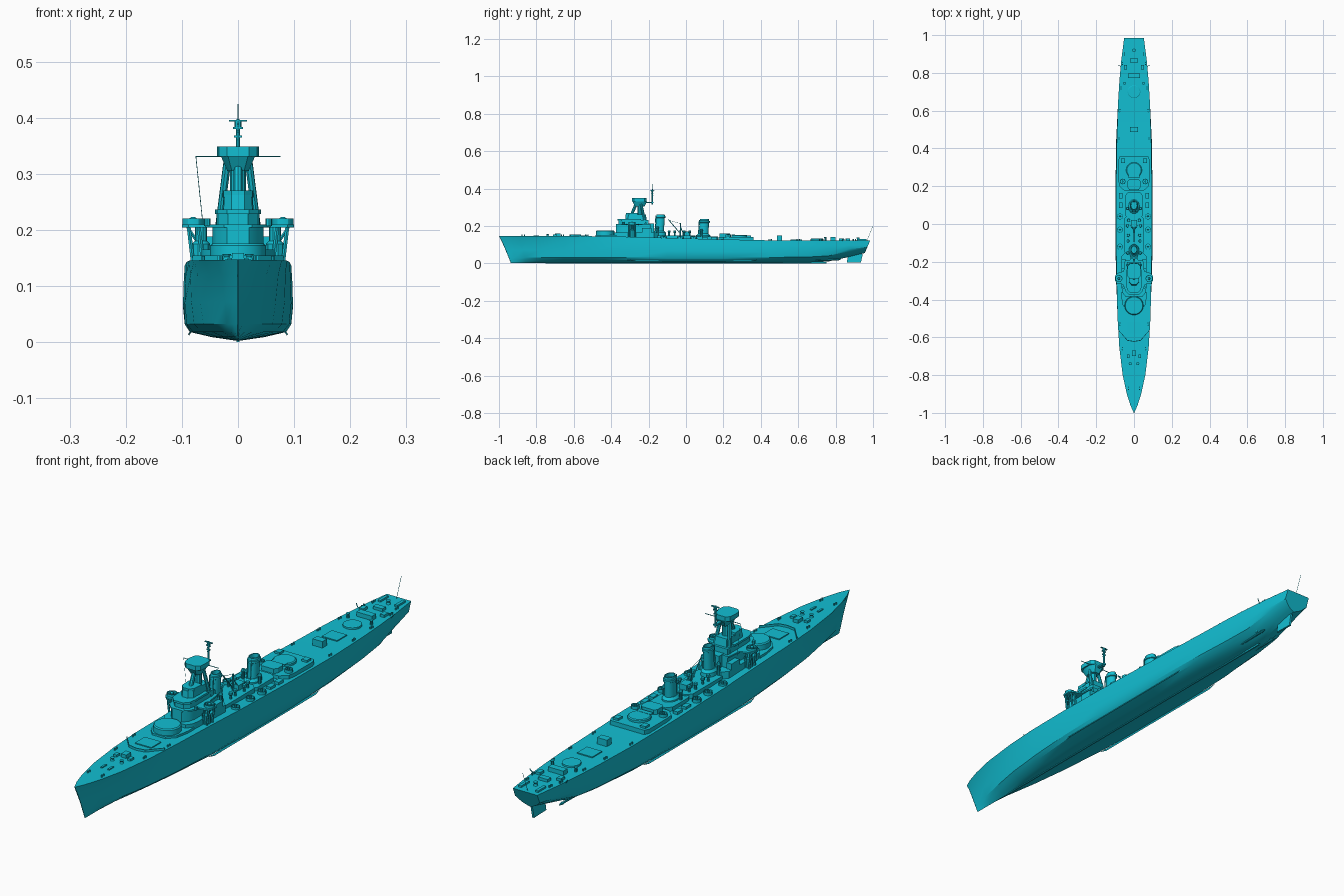
import bpy, bmesh, math
from mathutils import Vector

PAINT = bpy.data.materials.new("cyan_paint")
PAINT.diffuse_color = (0.006, 0.52, 0.65, 1)


def finish(name, bm):
    bmesh.ops.recalc_face_normals(bm, faces=bm.faces)
    me = bpy.data.meshes.new(name)
    bm.to_mesh(me)
    bm.free()
    me.materials.append(PAINT)
    ob = bpy.data.objects.new(name, me)
    bpy.context.collection.objects.link(ob)
    return ob


def loft(name, rings):
    """Skin a list of equal-length rings and cap both ends."""
    bm = bmesh.new()
    vs = [[bm.verts.new(p) for p in r] for r in rings]
    n = len(vs[0])
    for a, b in zip(vs, vs[1:]):
        for i in range(n):
            bm.faces.new((a[i], a[(i + 1) % n], b[(i + 1) % n], b[i]))
    bm.faces.new(vs[0])
    bm.faces.new(vs[-1])
    return finish(name, bm)


def prism(name, half, z0, z1, taper=1.0):
    """Deck-plan outline given for +x only, mirrored and extruded upward."""
    pts = half + [(-x, y) for x, y in reversed(half) if x > 0]
    cy = sum(p[1] for p in pts) / len(pts)
    top = [(x * taper, cy + (y - cy) * taper, z1) for x, y in pts]
    return loft(name, [[(x, y, z0) for x, y in pts], top])


def box(name, x, y, z, sx, sy, sz):
    """Box standing on z."""
    r = [(x - sx / 2, y - sy / 2), (x + sx / 2, y - sy / 2),
         (x + sx / 2, y + sy / 2), (x - sx / 2, y + sy / 2)]
    return loft(name, [[(a, b, h) for a, b in r] for h in (z, z + sz)])


def turned(name, x, y, prof, n=16, ratio=1.0, rake=0.0):
    """Stack of (radius, z) rings; ratio stretches along y, rake leans aft."""
    z0 = prof[0][1]
    return loft(name, [[(x + r * math.cos(2 * math.pi * i / n),
                         y + r * ratio * math.sin(2 * math.pi * i / n) + rake * (z - z0), z)
                        for i in range(n)] for r, z in prof])


def rod(name, a, b, r, n=6, r2=None):
    a, b = Vector(a), Vector(b)
    q = (b - a).to_track_quat('Z', 'Y')
    ring = lambda c, rr: [c + q @ Vector((rr * math.cos(2 * math.pi * i / n),
                                          rr * math.sin(2 * math.pi * i / n), 0)) for i in range(n)]
    return loft(name, [ring(a, r), ring(b, r if r2 is None else r2)])


def deck_z(y):
    pts = [(-1, .147), (-.5, .145), (-.3, .142), (0, .133), (.2, .128), (.45, .123), (1, .123)]
    for (a, za), (b, zb) in zip(pts, pts[1:]):
        if y <= b:
            return za + (zb - za) * (y - a) / (b - a)
    return .123


# Hull: y, deck / side / bilge half-widths, keel height
stations = [(-1, .001, .001, .001, .002), (-.96, .019, .010, .005, .002), (-.9, .038, .023, .012, .002),
            (-.8, .060, .043, .026, .002), (-.65, .078, .067, .046, .002), (-.5, .087, .083, .064, .002),
            (-.3, .092, .095, .080, .002), (-.1, .095, .098, .086, .002), (.2, .095, .098, .086, .002),
            (.45, .091, .094, .078, .002), (.65, .084, .084, .060, .004), (.76, .077, .076, .047, .010),
            (.87, .067, .066, .038, .034), (.985, .052, .053, .034, .055)]
rings = []
for y, wd, wm, wb, zk in stations:
    zd = deck_z(y)
    half = [(0, zk), (wb * .55, zk + .007), (wb, zk + .016), (wb + (wm - wb) * .75, zk + .03),
            (wm, zk + (zd - zk) * .48), (wm + (wd - wm) * .45, zd - .026), (wd, zd)]
    full = half + [(-x, z) for x, z in reversed(half[1:])]
    bow, aft = max(0, 1 - (y + 1) / .35), max(0, (y - .87) / .115)
    rings.append([(x, y + .064 * bow * (1 - z / .147) ** .85 - .03 * aft * (zd - z) / .07, z) for x, z in full])
loft("hull", rings)

# Underwater fittings
rud = [(.86, .006), (.935, .004), (.945, .05), (.87, .06)]
loft("rudder", [[(x, y, z) for y, z in rud] for x in (-.004, .004)])
box("keel_bar", 0, .0, 0, .006, 1.5, .006)
for s in (-1, 1):
    rod("propeller_shaft", (s * .035, .5, .016), (s * .035, .81, .02), .004, 8)
    rod("shaft_strut", (s * .035, .78, .02), (s * .015, .79, .04), .003)
    rod("shaft_strut", (s * .035, .78, .02), (s * .052, .79, .05), .003)
    rod("propeller_hub", (s * .035, .805, .02), (s * .035, .825, .02), .006, 8, .002)
    loft("bilge_keel", [[(s * (.083 + d + .004 * t), y, .018 + d - .006 * t) for t, y in
                         ((0, -.3), (0, .38), (1, .35), (1, -.27))] for d in (0, .002)])

# Foredeck: breakwater, hatches and anchor gear
for s in (-1, 1):
    w = [(s * .081, -.565), (s * .035, -.618), (0, -.624)]
    for a, b in zip(w, w[1:]):
        loft("breakwater", [[(x, y + d, z) for x, y, d in ((*a, 0), (*b, 0), (*b, .004), (*a, .004))]
                            for z in (.14, .154)])
    turned("capstan", s * .02, -.74, [(.008, .144), (.005, .152), (.008, .157)], 10)
    box("cable_stopper", s * .015, -.80, .144, .008, .03, .006)
    box("anchor_winch", s * .03, -.70, .144, .014, .02, .01)
    for y, x in ((-.87, .03), (-.66, .062), (-.53, .075), (.6, .075), (.72, .068), (.9, .05), (.45, .08), (.85, .06)):
        for d in (-.006, .006):
            turned("bollard", s * x, y + d, [(.003, deck_z(y) - .003), (.003, deck_z(y) + .008)], 8)
box("fore_hatch", 0, -.55, .143, .07, .06, .006)
box("forward_locker", 0, -.685, .143, .022, .03, .016)

# Bridge superstructure tiers
prism("fore_platform", [(.028, -.485), (.055, -.455), (.065, -.40), (.065, -.36)], .135, .152)
prism("bridge_deckhouse", [(.045, -.385), (.06, -.365), (.065, -.34), (.065, -.17), (.045, -.15)], .135, .165)
turned("fore_barbette", 0, -.432, [(.05, .14), (.05, .172), (.046, .176)], 20)
prism("bridge_lower", [(.02, -.375), (.038, -.355), (.045, -.33), (.045, -.19)], .16, .205)
prism("wing_platform", [(.025, -.375), (.045, -.355), (.058, -.32), (.088, -.315), (.1, -.302), (.1, -.275),
                        (.088, -.26), (.055, -.25), (.048, -.19)], .204, .210)
prism("bridge_middle", [(.018, -.36), (.034, -.343), (.038, -.32), (.038, -.20)], .208, .232)
prism("bridge_roof", [(.02, -.366), (.037, -.347), (.041, -.32), (.041, -.24)], .228, .236)
prism("bridge_upper", [(.012, -.325), (.026, -.31), (.028, -.28), (.026, -.21)], .232, .262, .93)
prism("compass_platform", [(.012, -.32), (.026, -.305), (.028, -.26)], .258, .27)
for s in (-1, 1):
    for x, y in ((.062, -.305), (.08, -.305), (.08, -.272), (.062, -.272)):
        rod("wing_support", (s * x, y, .138), (s * (x + .008), y, .206), .004)
    rod("wing_brace", (s * .06, -.29, .16), (s * .09, -.29, .205), .003)
    turned("sponson_house", s * .066, -.288, [(.016, .138), (.016, .175), (.011, .18), (.011, .205)], 10)
    turned("wing_gun_tub", s * .08, -.289, [(.019, .208), (.019, .220), (.016, .220), (.016, .211)], 12)
    turned("wing_director", s * .08, -.289, [(.007, .208), (.007, .22), (.003, .223)], 8)
    turned("signal_lamp", s * .055, -.335, [(.006, .207), (.006, .22)], 8)
    box("side_house", s * .055, -.21, .16, .022, .05, .028)
    # Tripod
    rod("tripod_leg", (s * .034, -.215, .205), (s * .018, -.243, .33), .007, 8)
rod("tripod_front_leg", (0, -.295, .25), (0, -.262, .33), .008, 8)
rod("tripod_column", (0, -.245, .25), (0, -.245, .33), .014, 10)

# Fighting top, yard and topmast
prism("top_base", [(.011, -.272), (.019, -.258), (.019, -.235), (.011, -.222)], .305, .331, 1.6)
prism("fighting_top", [(.02, -.29), (.034, -.277), (.037, -.25), (.034, -.222), (.02, -.21)], .331, .349)
rod("yard", (-.076, -.225, .331), (.076, -.225, .331), .0013)
rod("halyard", (-.075, -.225, .33), (-.062, -.225, .205), .0006, 4)
box("topmast_bracket", 0, -.2, .322, .012, .05, .006)
rod("topmast", (0, -.18, .315), (0, -.18, .398), .004, 8, .003)
rod("mast_tip", (0, -.18, .395), (0, -.18, .424), .0006, 4)
for z, w in ((.393, .016), (.38, .009), (.365, .007)):
    box("crosstree", 0, -.18, z, w * 2, .006, .003)
    box("crosstree_brace", 0, -.18, z - .006, .004, w * 1.6, .003)
turned("radar_lantern", 0, -.18, [(.006, .383), (.006, .393)], 8)

# Funnels
for name, y, z0, z1, r in (("forward_funnel", -.143, .14, .262, .017), ("after_funnel", .092, .125, .236, .019)):
    turned(name + "_base", 0, y, [(r + .012, z0 - .01), (r + .01, z0 + .025), (r + .002, z0 + .034)], 16, 1.3)
    turned(name, 0, y, [(r, z0), (r, z1 - .02), (r + .003, z1 - .018), (r + .003, z1 - .01), (r, z1 - .008),
                        (r - .001, z1), (r - .004, z1), (r - .004, z1 - .015)], 20, 1.35, .06)
    for s in (-1, 1):
        rod("steam_pipe", (s * .008, y - r * 1.45, z0), (s * .008, y - r * 1.45 + .006, z1 - .005), .0022)
        turned("funnel_vent", s * (r + .016), y - .01, [(.006, z0), (.006, z0 + .045), (.009, z0 + .05), (.006, z0 + .058)], 8)

# Midships: houses, crane mast, ventilators, light gun tubs
prism("midships_house", [(.04, -.17), (.05, -.15), (.05, .03), (.03, .05)], .12, .15)
prism("tower_rear_house", [(.022, -.21), (.022, -.17)], .16, .212)
prism("after_funnel_house", [(.035, .03), (.048, .05), (.048, .15), (.03, .17)], .12, .145)
rod("main_mast", (0, -.03, .13), (0, -.03, .215), .004, 8, .003)
rod("crane_boom", (0, -.035, .165), (0, -.095, .235), .0025)
rod("boom_stay", (0, -.03, .213), (0, -.09, .23), .0008, 4)
for s in (-1, 1):
    rod("mast_leg", (s * .022, .0, .13), (0, -.03, .195), .0025)
    for y, x in ((-.09, .032), (-.06, .03), (-.01, .034), (.02, .028)):
        turned("ventilator", s * x, y, [(.005, .13), (.005, .163), (.008, .167), (.007, .175)], 8)
    for y in (-.12, -.03, .04):
        turned("gun_tub", s * .074, y, [(.016, .125), (.016, .145), (.014, .145), (.014, .139)], 12)
        turned("gun_pedestal", s * .074, y, [(.005, .13), (.004, .15)], 8)
    for y in (.1, .15):
        box("deck_locker", s * .07, y, .125, .02, .03, .015)
box("searchlight_house", 0, .0, .148, .034, .04, .022)

# After deckhouse with round platforms
prism("after_deckhouse", [(.05, .175), (.078, .2), (.082, .23), (.082, .34), (.074, .36)], .115, .142)
prism("after_control_house", [(.025, .18), (.035, .195), (.035, .225), (.025, .235)], .14, .16)
turned("after_barbette", 0, .285, [(.042, .14), (.042, .15), (.038, .153)], 20)
box("after_hatch_cover", 0, .252, .151, .06, .018, .003)
for s in (-1, 1):
    turned("after_tub", s * .06, .225, [(.015, .14), (.015, .154), (.012, .154), (.012, .146)], 12)
    turned("after_director", s * .06, .225, [(.005, .14), (.005, .158)], 8)
    box("after_locker", s * .058, .335, .14, .022, .025, .01)

# Quarterdeck fittings
box("companion_house", 0, .5, .12, .042, .028, .028)
box("quarterdeck_hatch", 0, .59, .12, .065, .06, .007)
turned("quarterdeck_barbette", 0, .7, [(.034, .12), (.034, .13), (.031, .132)], 20)
box("aft_house", 0, .785, .12, .066, .026, .02)
box("aft_hatch", 0, .865, .12, .04, .022, .014)
turned("stern_capstan", 0, .92, [(.009, .12), (.006, .13), (.009, .137)], 10)
for s in (-1, 1):
    box("stern_winch", s * .045, .83, .12, .018, .026, .013)
    box("depth_rack", s * .036, .94, .12, .012, .05, .01)
    turned("aft_vent", s * .05, .745, [(.005, .12), (.005, .135), (.008, .141)], 8)
    rod("stern_davit", (s * .07, .835, .12), (s * .082, .84, .135), .0018)
rod("ensign_staff", (0, .968, .12), (0, .999, .2), .0008, 5)

# Smooth rounded parts, keep hard edges
for ob in bpy.context.collection.objects:
    ob.select_set(True)
    bpy.context.view_layer.objects.active = ob
bpy.ops.object.shade_smooth_by_angle(angle=math.radians(30))
